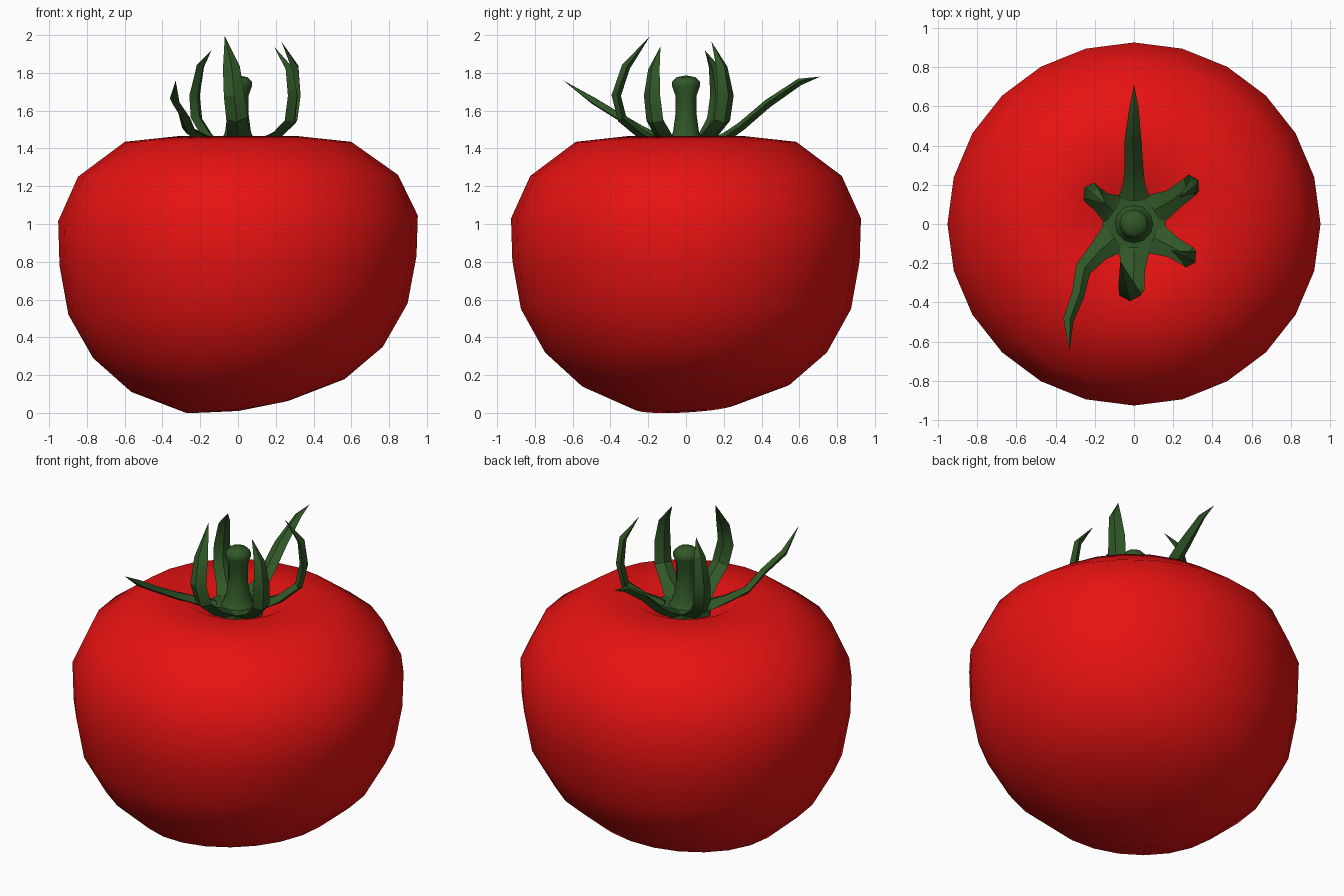
import bpy, bmesh, math
from mathutils import Vector

if "Cube" in bpy.data.objects:
    bpy.data.objects.remove(bpy.data.objects["Cube"])


def material(name, rgb):
    m = bpy.data.materials.new(name)
    m.diffuse_color = (*rgb, 1)
    m.use_nodes = True
    m.node_tree.nodes["Principled BSDF"].inputs["Base Color"].default_value = m.diffuse_color
    return m


RED = material("tomato red", (0.80, 0.006, 0.006))
GREEN = material("leaf green", (0.030, 0.095, 0.020))


def finish(bm, name, mat, angle):
    bmesh.ops.recalc_face_normals(bm, faces=bm.faces)
    me = bpy.data.meshes.new(name)
    bm.to_mesh(me)
    bm.free()
    me.materials.append(mat)
    ob = bpy.data.objects.new(name, me)
    bpy.context.collection.objects.link(ob)
    bpy.ops.object.select_all(action='DESELECT')
    ob.select_set(True)
    bpy.context.view_layer.objects.active = ob
    bpy.ops.object.shade_smooth_by_angle(angle=math.radians(angle))
    return ob


def loft(bm, rings, start=None, end=None):
    """Skin closed rings of points; start/end are pole points."""
    vs = [[bm.verts.new(p) for p in r] for r in rings]
    n = len(vs[0])
    for a, b in zip(vs, vs[1:]):
        for i in range(n):
            j = (i + 1) % n
            bm.faces.new((a[i], a[j], b[j], b[i]))
    for ring, pole in ((vs[0], start), (vs[-1], end)):
        if pole is None:
            bm.faces.new(ring)
        else:
            p = bm.verts.new(pole)
            for i in range(n):
                bm.faces.new((ring[i], ring[(i + 1) % n], p))


def circle(r, z, n, sy=1.0, tilt=(0, 0), turn=0.0):
    pts = []
    for i in range(n):
        a = 2 * math.pi * i / n + turn
        c, s = math.cos(a), math.sin(a)
        pts.append((r * c, r * s * sy, z + tilt[0] * c + tilt[1] * s))
    return pts


# Fruit: lathe with a dip on top and a slightly lopsided bottom (r, z, tilt x, tilt y)
profile = [(0.28, 0.036, 0.034, 0.015), (0.565, 0.145, 0.034, 0.005),
           (0.767, 0.32, 0.030, 0), (0.898, 0.55, 0.030, 0),
           (0.945, 0.805, 0.025, 0), (0.952, 1.03, 0.015, 0),
           (0.847, 1.255, 0.005, 0), (0.60, 1.435, 0, 0),
           (0.30, 1.467, 0, 0), (0.15, 1.385, 0, 0)]
bm = bmesh.new()
loft(bm, [circle(r, z, 24, 0.973, (tx, ty)) for r, z, tx, ty in profile],
     (0, 0, 0.01), (0, 0, 1.36))
finish(bm, "fruit", RED, 80)

# Stem: flared foot, narrow neck, rounded knob
bm = bmesh.new()
loft(bm, [circle(r, z, 12) for r, z in
          [(0.12, 1.40), (0.085, 1.445), (0.068, 1.49), (0.056, 1.58), (0.056, 1.68),
           (0.074, 1.73), (0.074, 1.752), (0.05, 1.777)]],
     (0, 0, 1.40), (0, 0, 1.787))
finish(bm, "stem", GREEN, 60)

# Calyx hub: six-sided plate the leaves grow from
bm = bmesh.new()
loft(bm, [circle(0.165, z, 6, 1, (0, 0), 0.0) for z in (1.395, 1.43)],
     (0, 0, 1.37), (0, 0, 1.43))
finish(bm, "calyx_hub", GREEN, 30)


# Calyx leaves: tapered ribbons with a raised ridge
def leaf(name, path, widths):
    pts = [Vector(p) for p in path]
    out = Vector((pts[1].x, pts[1].y, 0)).normalized()
    side = Vector((-out.y, out.x, 0))
    rings = []
    for i, p in enumerate(pts[:-1]):
        t = (pts[i + 1] - pts[max(i - 1, 0)]).normalized()
        s = (side - t * side.dot(t)).normalized()
        n = t.cross(s)
        if i == 0:
            n = Vector((0, 0, 1))
        w = widths[i] / 2
        h = 0.012 + 0.16 * w
        rings.append([p + s * w, p + n * h, p - s * w, p - n * h * 1.4])
    bm = bmesh.new()
    loft(bm, rings, None, pts[-1])
    finish(name=name, bm=bm, mat=GREEN, angle=30)


W = (0.17, 0.11, 0.105, 0.10, 0.07)
leaf("leaf_back", [(0, 0.12, 1.42), (0, 0.21, 1.465), (0, 0.29, 1.52),
                   (-0.005, 0.43, 1.64), (0, 0.60, 1.755), (0, 0.71, 1.78)],
     (0.17, 0.11, 0.095, 0.085, 0.045))
leaf("leaf_front_left", [(-0.10, -0.07, 1.42), (-0.18, -0.14, 1.455), (-0.26, -0.23, 1.50),
                         (-0.285, -0.36, 1.575), (-0.335, -0.49, 1.655), (-0.33, -0.65, 1.76)],
     (0.17, 0.11, 0.085, 0.07, 0.06))
leaf("leaf_front", [(0, -0.12, 1.42), (0, -0.23, 1.475), (-0.005, -0.335, 1.56),
                    (-0.02, -0.365, 1.68), (-0.035, -0.315, 1.83), (-0.07, -0.19, 1.995)],
     (0.17, 0.115, 0.115, 0.11, 0.09))
leaf("leaf_back_left", [(-0.10, 0.07, 1.42), (-0.165, 0.11, 1.47), (-0.22, 0.155, 1.56),
                        (-0.23, 0.17, 1.68), (-0.20, 0.15, 1.83), (-0.14, 0.10, 1.92)], W)
leaf("leaf_back_right", [(0.10, 0.07, 1.42), (0.20, 0.125, 1.47), (0.285, 0.19, 1.55),
                         (0.305, 0.21, 1.68), (0.30, 0.19, 1.83), (0.23, 0.135, 1.965)], W)
leaf("leaf_front_right", [(0.10, -0.07, 1.42), (0.20, -0.12, 1.47), (0.275, -0.165, 1.55),
                          (0.29, -0.18, 1.68), (0.27, -0.17, 1.82), (0.19, -0.135, 1.94)], W)
